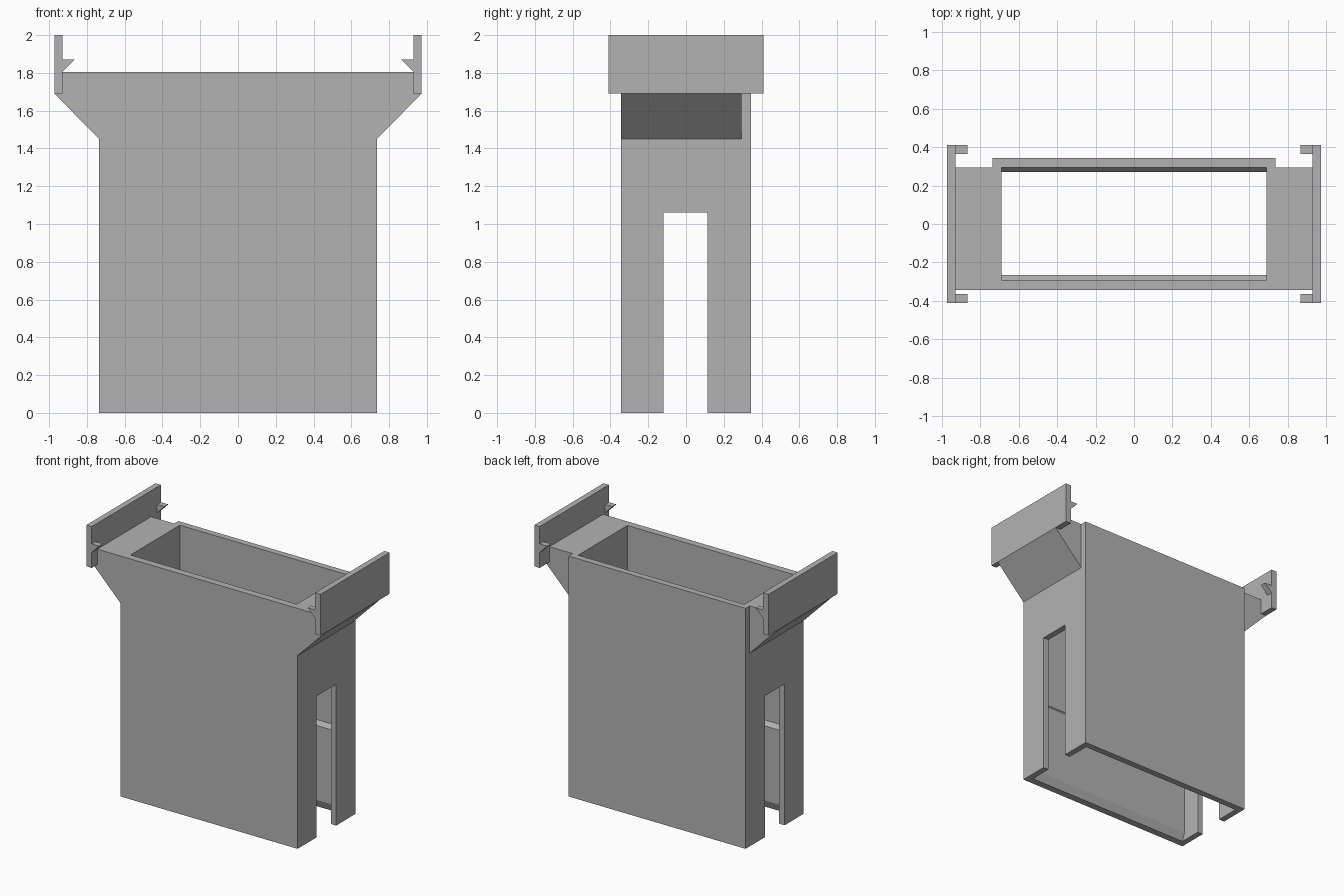
import bpy
import bmesh
from mathutils import Vector

if "Cube" in bpy.data.objects:
    bpy.data.objects.remove(bpy.data.objects["Cube"], do_unlink=True)

grey = bpy.data.materials.new("plain grey")
grey.use_nodes = True
colour = (0.45, 0.45, 0.45, 1)
grey.diffuse_color = colour
grey.node_tree.nodes["Principled BSDF"].inputs["Base Color"].default_value = colour


def prism(name, profile, axis, start, end):
    """Extrude a closed profile along x (points are y, z) or y (points are x, z)."""
    bm = bmesh.new()
    place = (lambda p: (start, *p)) if axis == "x" else (lambda p: (p[0], start, p[1]))
    face = bm.faces.new([bm.verts.new(place(p)) for p in profile])
    new = bmesh.ops.extrude_face_region(bm, geom=[face])["geom"]
    offset = Vector((end - start, 0, 0) if axis == "x" else (0, end - start, 0))
    bmesh.ops.translate(bm, vec=offset, verts=[v for v in new if isinstance(v, bmesh.types.BMVert)])
    bmesh.ops.recalc_face_normals(bm, faces=bm.faces)
    mesh = bpy.data.meshes.new(name)
    bm.to_mesh(mesh)
    bm.free()
    mesh.materials.append(grey)
    obj = bpy.data.objects.new(name, mesh)
    bpy.context.collection.objects.link(obj)
    return obj


def box(name, x, y, z):
    return prism(name, [(x[0], z[0]), (x[1], z[0]), (x[1], z[1]), (x[0], z[1])], "y", *y)


def combine(target, tool, operation):
    """Apply a boolean and discard the tool."""
    tool.hide_render = True
    mod = target.modifiers.new("boolean", "BOOLEAN")
    mod.operation, mod.solver, mod.object = operation, "EXACT", tool
    bpy.context.view_layer.objects.active = target
    bpy.ops.object.modifier_apply(modifier=mod.name)
    bpy.data.objects.remove(tool, do_unlink=True)


def mirrored(half, centre=0):
    return half + [(2 * centre - a, b) for a, b in reversed(half)]


# Body with flared shoulders, and a wider back wall behind them
HALF = 0.735
shoulders = mirrored([(HALF, 0), (HALF, 1.45), (0.972, 1.69), (0.93, 1.69), (0.93, 1.805)])
body = prism("bin_body", shoulders, "y", -0.343, 0.295)
combine(body, box("back_wall", (-HALF, HALF), (0.2, 0.343), (0, 1.805)), "UNION")

# Open shaft, narrower in its lower part, with a chamfered mouth
shaft = mirrored([(0.295, -0.1), (0.295, 0), (0.27, 0.06), (0.27, 0.62),
                  (0.295, 0.65), (0.295, 1.95)], 0.0025)
combine(body, prism("shaft_cutter", shaft, "x", -0.69, 0.69), "DIFFERENCE")

# Tall slots through both end walls
combine(body, box("slot_cutter", (-1, 1), (-0.12, 0.115), (-0.1, 1.06)), "DIFFERENCE")

# End plates with a wedge clip at each end
for side, s in (("left", 1), ("right", -1)):
    box(side + "_end_plate", (s * 0.928, s * 0.972), (-0.41, 0.41), (1.69, 2))
    wedge = [(s * 0.93, 1.805), (s * 0.93, 1.87), (s * 0.866, 1.87)]
    for end, y in (("front", (-0.41, -0.365)), ("back", (0.365, 0.41))):
        prism(f"{side}_{end}_clip", wedge, "y", *y)
